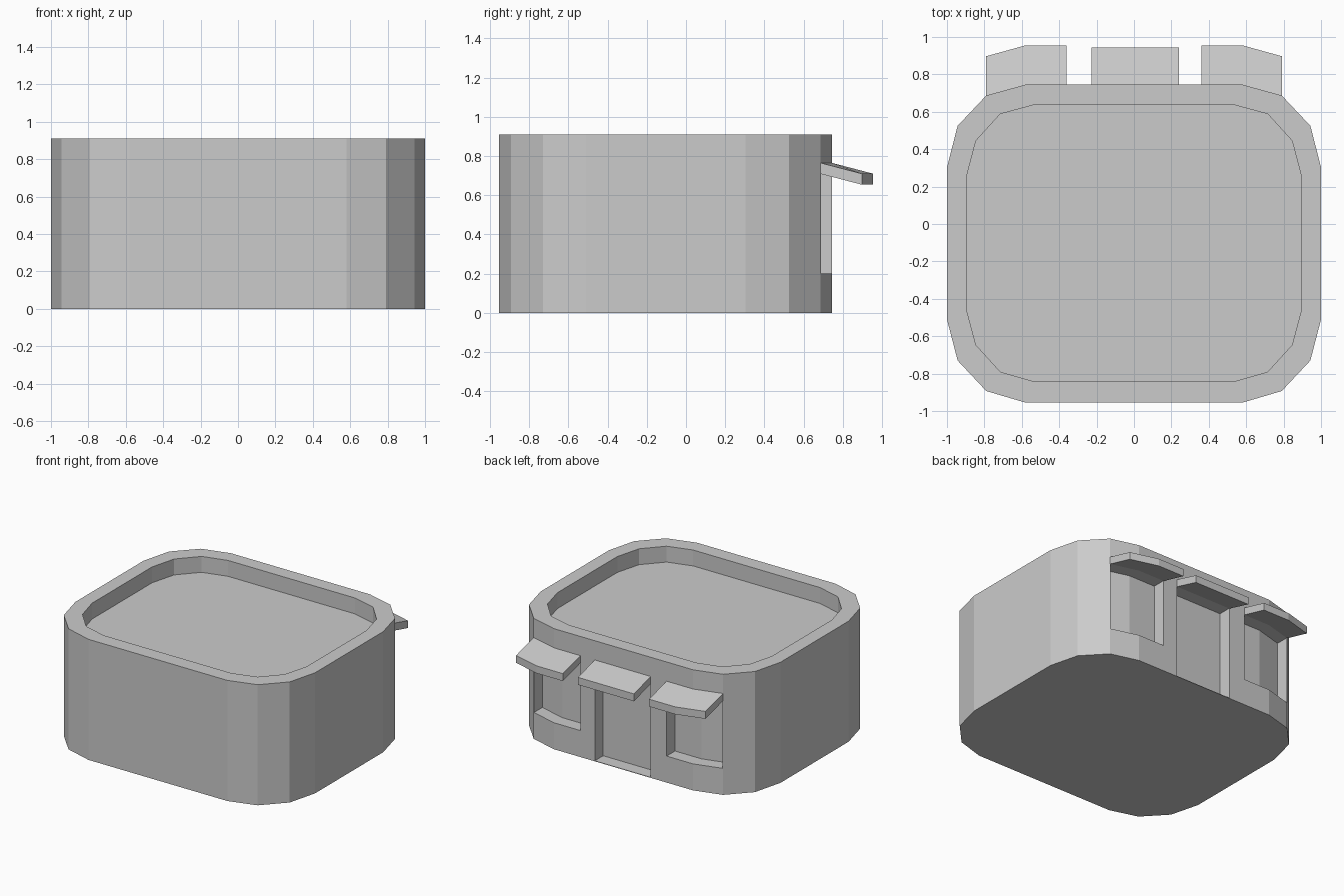
import bpy, bmesh

if "Cube" in bpy.data.objects:
    bpy.data.objects.remove(bpy.data.objects["Cube"])


def loft(name, lower, upper):
    """Closed solid between two matching loops of 3D points."""
    bm = bmesh.new()
    a = [bm.verts.new(p) for p in lower]
    b = [bm.verts.new(p) for p in upper]
    n = len(a)
    for i in range(n):
        j = (i + 1) % n
        bm.faces.new((a[i], a[j], b[j], b[i]))
    bm.faces.new(a[::-1])
    bm.faces.new(b)
    bmesh.ops.recalc_face_normals(bm, faces=bm.faces)
    mesh = bpy.data.meshes.new(name)
    bm.to_mesh(mesh)
    bm.free()
    ob = bpy.data.objects.new(name, mesh)
    bpy.context.collection.objects.link(ob)
    return ob


def prism(name, outline, z0, z1):
    return loft(name, [(x, y, z0) for x, y in outline], [(x, y, z1) for x, y in outline])


def mirrored(half):
    return half + [(-x, y) for x, y in reversed(half)]


# Rounded-square outlines, right half from front to back
outer = mirrored([(.58, -.955), (.79, -.893), (.943, -.73), (1, -.51),
                  (1, .303), (.943, .525), (.79, .687), (.58, .745)])
inner = mirrored([(.53, -.843), (.715, -.79), (.845, -.647), (.895, -.46),
                  (.895, .255), (.845, .445), (.715, .588), (.53, .638)])

# House body with sunken roof, door and window recesses
body = prism("house_body", outer, 0, .91)


def carve(name, outline, z0, z1):
    cutter = prism(name, outline, z0, z1)
    cutter.hide_render = True
    cutter.hide_set(True)
    cutter.display_type = 'WIRE'
    mod = body.modifiers.new(name, 'BOOLEAN')
    mod.operation = 'DIFFERENCE'
    mod.solver = 'EXACT'
    mod.object = cutter


def awning(name, path, reach):
    """Sloping slab that starts on the wall path and reaches outwards."""
    loop = [(x, y, .765) for x, y in path]
    loop += [(x, y + reach, .71) for x, y in reversed(path)]
    loft(name, [(x, y, z - .056) for x, y, z in loop], loop)


carve("roof_cutter", inner, .79, 1.1)
carve("door_cutter", [(-.227, .645), (.24, .645), (.24, .85), (-.227, .85)], .004, .712)
awning("door_awning", [(-.227, .745), (.24, .745)], .2)

# Windows and their awnings bend around the rounded corners
for side, s in (("left", -1), ("right", 1)):
    carve(side + "_window_cutter",
          [(s * .36, .645), (s * .58, .645), (s * .788, .588), (s * .788, .85), (s * .36, .85)],
          .2, .712)
    awning(side + "_window_awning",
           [(s * .36, .745), (s * .58, .745), (s * .79, .687)], .21)
